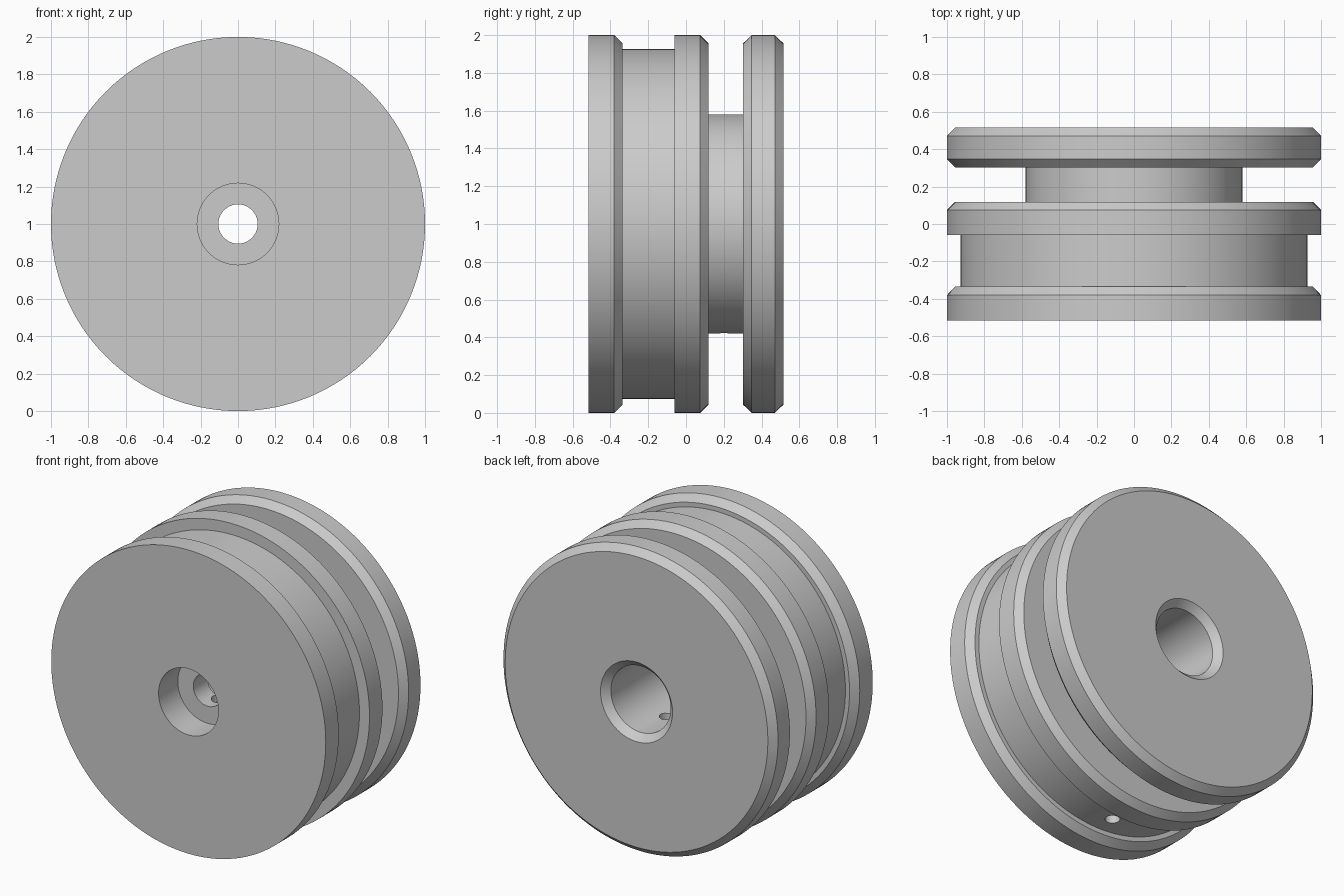
import bpy
import bmesh
from math import radians, tau
from mathutils import Matrix, Vector

cube = bpy.data.objects.get("Cube")
if cube:
    bpy.data.objects.remove(cube, do_unlink=True)

SEGMENTS = 128
CENTRE = Vector((0, 0, 1))

metal = bpy.data.materials.new("plain grey")
metal.use_nodes = True
grey = (0.6, 0.6, 0.6, 1)
metal.diffuse_color = grey
metal.node_tree.nodes["Principled BSDF"].inputs["Base Color"].default_value = grey


def add_object(name, bm):
    bmesh.ops.recalc_face_normals(bm, faces=bm.faces)
    mesh = bpy.data.meshes.new(name)
    bm.to_mesh(mesh)
    bm.free()
    mesh.materials.append(metal)
    obj = bpy.data.objects.new(name, mesh)
    bpy.context.collection.objects.link(obj)
    return obj


def lathe(name, profile):
    """Turn a closed (radius, y) outline around the y axis."""
    bm = bmesh.new()
    verts = [bm.verts.new((r, y, 1)) for r, y in profile]
    edges = [bm.edges.new((v, verts[i - 1])) for i, v in enumerate(verts)]
    bmesh.ops.spin(bm, geom=verts + edges, cent=CENTRE, axis=(0, 1, 0),
                   angle=tau, steps=SEGMENTS, use_merge=True)
    bmesh.ops.remove_doubles(bm, verts=bm.verts, dist=1e-5)
    return add_object(name, bm)


def drill_up(target, y, bottom, top, radius):
    """Cut a vertical round port into the underside."""
    bm = bmesh.new()
    bmesh.ops.create_cone(bm, cap_ends=True, segments=32, radius1=radius,
                          radius2=radius, depth=top - bottom,
                          matrix=Matrix.Translation((0, y, (top + bottom) / 2)))
    cutter = add_object("port_cutter", bm)
    cutter.hide_render = True
    cut = target.modifiers.new("port", "BOOLEAN")
    cut.operation = "DIFFERENCE"
    cut.solver = "EXACT"
    cut.object = cutter
    bpy.context.view_layer.objects.active = target
    bpy.ops.object.modifier_apply(modifier=cut.name)
    bpy.data.objects.remove(cutter, do_unlink=True)


# Outer flanges and grooves, front to back
outside = [
    (1, -0.515), (1, -0.38), (0.957, -0.335),
    (0.927, -0.335), (0.927, -0.06),
    (1, -0.06), (1, 0.075), (0.957, 0.118),
    (0.58, 0.118), (0.58, 0.303),
    (0.957, 0.303), (1, 0.347), (1, 0.471), (0.957, 0.515),
]
# Chamfered rear bore, narrow neck and front counterbore, back to front
inside = [
    (0.262, 0.515), (0.218, 0.47), (0.218, -0.17),
    (0.105, -0.17), (0.105, -0.315),
    (0.218, -0.315), (0.218, -0.515),
]
body = lathe("grooved_piston_body", outside + inside)

# One port under each groove
drill_up(body, 0.2, 0.3, 0.95, 0.045)
drill_up(body, -0.2, -0.05, 0.95, 0.045)

# Smooth turned surfaces with crisp edges
bpy.ops.object.select_all(action="DESELECT")
body.select_set(True)
bpy.context.view_layer.objects.active = body
bpy.ops.object.shade_smooth_by_angle(angle=radians(30))
